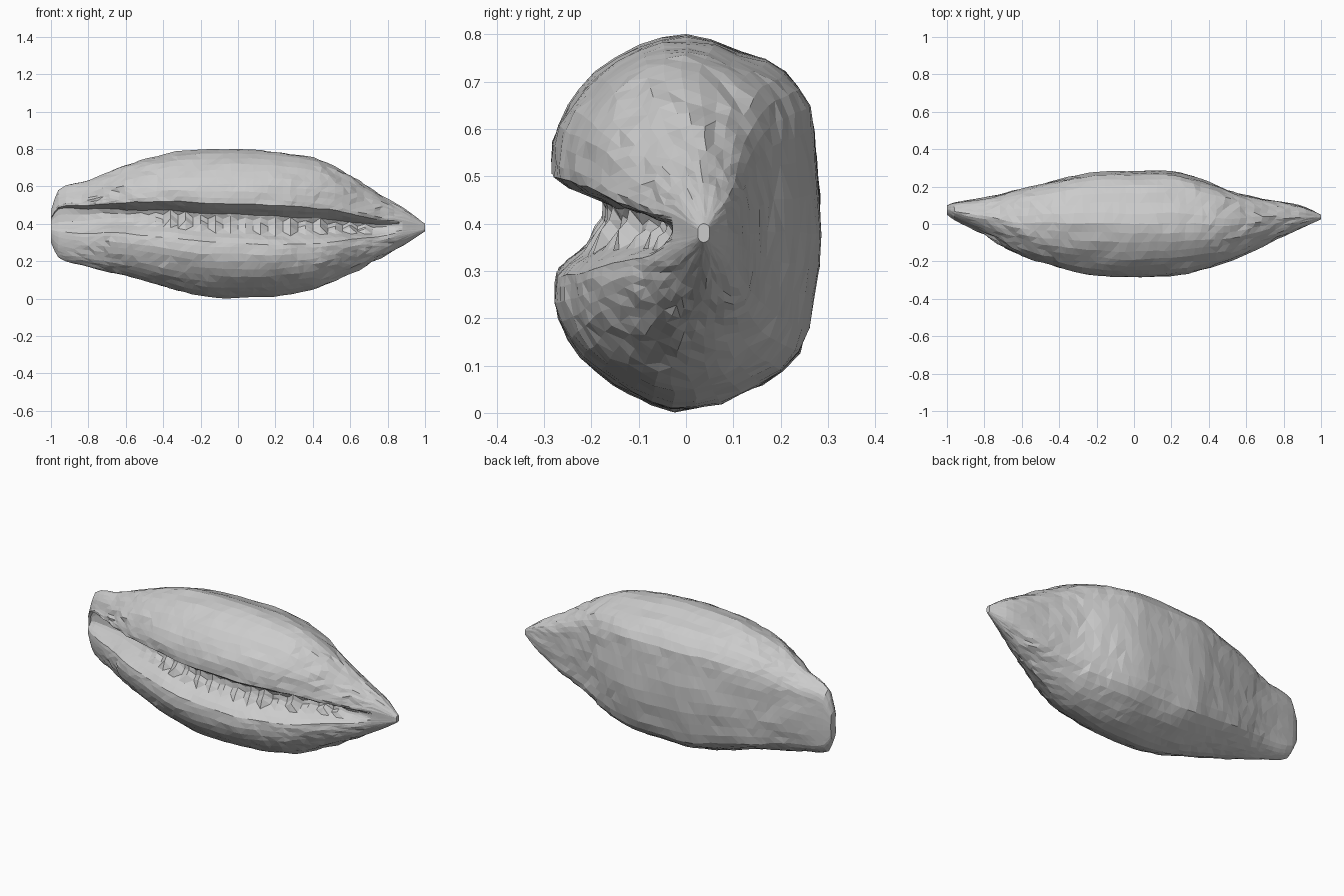
import bpy, bmesh, math, random
from mathutils import Vector, noise

if "Cube" in bpy.data.objects:
    bpy.data.objects.remove(bpy.data.objects["Cube"])

random.seed(4)

# Outline along the length: x, top z, bottom z, front y, back y
STATIONS = [
    (-1.0, .47, .30, .05, .10), (-.96, .58, .22, .02, .115), (-.8, .63, .168, -.06, .14),
    (-.6, .715, .12, -.17, .19), (-.35, .78, .05, -.245, .25), (-.18, .795, .015, -.275, .28),
    (0, .798, .006, -.285, .283), (.2, .788, .012, -.275, .28), (.4, .755, .045, -.235, .225),
    (.5, .715, .085, -.205, .185), (.6, .66, .13, -.16, .155), (.75, .56, .21, -.085, .125),
    (.9, .475, .295, -.02, .095), (1.0, .40, .36, .025, .05)]

# Cross-section: (y, z) in half sizes, then how far the point sinks into the mouth
SECTION = [
    (-.99, -.27, .05), (-.98, -.42, 0), (-.88, -.62, 0), (-.66, -.8, 0), (-.4, -.92, 0), (-.1, -1, 0),
    (.25, -.96, 0), (.55, -.87, 0), (.85, -.7, 0), (.95, -.4, 0), (1, -.05, 0), (.97, .35, 0),
    (.92, .62, 0), (.74, .81, 0), (.4, .92, 0), (0, 1, 0), (-.35, .94, 0), (-.66, .8, 0),
    (-.88, .62, 0), (-.99, .43, 0), (-1, .27, 0)]
MOUTH = [(-1, .21, .3), (-1, .16, .65), (-1, .12, 1), (-1, .05, 1.1), (-1, -.02, 1.05),
         (-1, -.08, .88), (-1, -.14, .62), (-1, -.2, .33)]


def spline(a, b, c, d, t):
    return tuple(.5 * (2 * q + (r - p) * t + (2 * p - 5 * q + 4 * r - s) * t * t
                       + (3 * q - p - 3 * r + s) * t ** 3) for p, q, r, s in zip(a, b, c, d))


def station(x):
    """Smooth outline values at x (Hermite between the listed stations)."""
    n = len(STATIONS)
    i = max(k for k in range(n - 1) if STATIONS[k][0] <= x + 1e-6)
    a, b = STATIONS[i], STATIONS[i + 1]
    h = b[0] - a[0]
    t = (x - a[0]) / h
    p, q = STATIONS[max(i - 1, 0)], STATIONS[min(i + 2, n - 1)]
    out = []
    for c in range(1, 5):
        ma = (b[c] - p[c]) / (b[0] - p[0]) * h
        mb = (q[c] - a[c]) / (q[0] - a[0]) * h
        out.append((2 * t**3 - 3 * t**2 + 1) * a[c] + (t**3 - 2 * t**2 + t) * ma
                   + (3 * t**2 - 2 * t**3) * b[c] + (t**3 - t**2) * mb)
    return out


# Refine the section into a rounded loop
loop = []
n = len(SECTION)
for i in range(n - 1):
    a, b, c, d = [SECTION[min(max(k, 0), n - 1)] for k in (i - 1, i, i + 1, i + 2)]
    loop += [spline(a, b, c, d, 0), spline(a, b, c, d, .5)]
loop += [SECTION[-1]] + MOUTH

# Loft the shell along x, with a toothed slit on the front
xs = [-1, -.98, -.96] + [-.92 + .04 * i for i in range(48)] + [.98, 1]
bm = bmesh.new()
rings = []
for j, x in enumerate(xs):
    top, bot, yf, yb = station(x)
    fade = min(1, max(0, (.88 - x) / .28)) * min(1, .3 + max(0, (x + 1) / .45))
    depth = min(.11 * fade, (yb - yf) * .5)
    tooth = random.uniform(.01, .03) * (j % 2) * (-.6 < x < .72)
    taper = min(1, (1 - abs(x)) * 4)
    # The upper lip climbs toward the left end
    climb = .07 * min(1, max(0, (-.6 - x) / .35)) * (top - bot) / .42
    ring = []
    for u, v, k in loop:
        y = (yf + yb) / 2 + u * (yb - yf) / 2 + k * depth
        z = (top + bot) / 2 + v * (top - bot) / 2
        near = max(0, 1 - abs(v) / .6) * max(0, -u)
        z -= .035 * x * near * fade
        if v > 0:
            z += climb * near * min(1, v / .1)
        if k > .85 and v < .06:
            z += tooth
            y -= tooth * .5
        p = Vector((x * 5, y * 13, z * 13))
        rough = (noise.noise_vector(p) * .008 + noise.noise_vector(p * 2.7) * .004) * taper
        slide = random.uniform(-.01, .01) * taper * (k == 0)
        ring.append(bm.verts.new((x + slide, y + rough.y, max(0, z + rough.z))))
    rings.append(ring)
m = len(loop)
for a, b in zip(rings, rings[1:]):
    for i in range(m):
        k = (i + 1) % m
        bm.faces.new((a[i], a[k], b[k], b[i]))
bm.faces.new(rings[0])
bm.faces.new(rings[-1])
bmesh.ops.triangulate(bm, faces=bm.faces[:])
bmesh.ops.recalc_face_normals(bm, faces=bm.faces[:])

mesh = bpy.data.meshes.new("shell_body")
bm.to_mesh(mesh)
bm.free()
shell = bpy.data.objects.new("shell_body", mesh)
bpy.context.collection.objects.link(shell)
